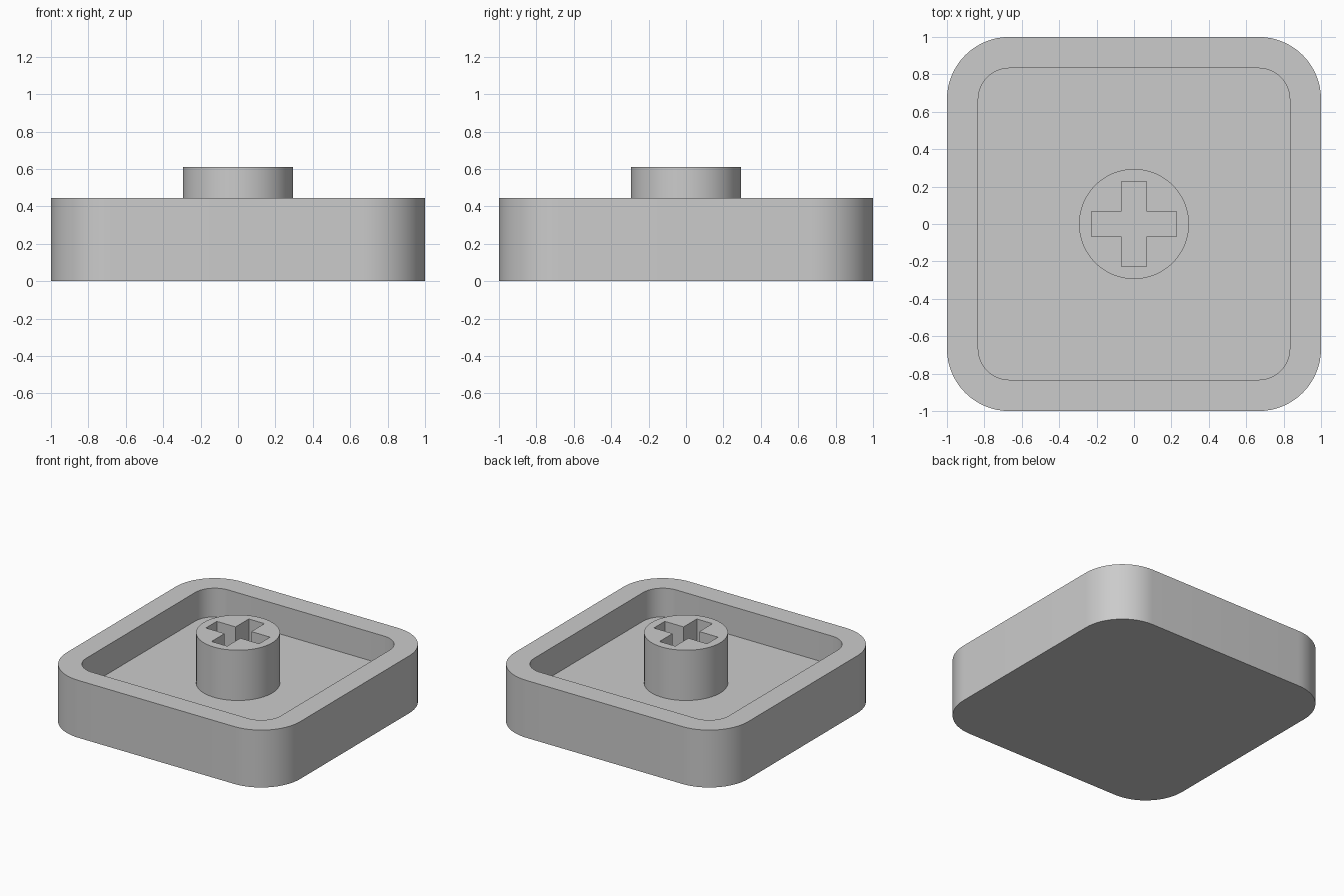
import bpy, bmesh, math

default = bpy.data.objects.get("Cube")
if default:
    bpy.data.objects.remove(default, do_unlink=True)

RIM_Z, FLOOR_Z, STEM_Z = 0.444, 0.222, 0.611

grey = bpy.data.materials.new("plain grey")
grey.use_nodes = True
colour = (0.6, 0.6, 0.6, 1)
grey.diffuse_color = colour
grey.node_tree.nodes["Principled BSDF"].inputs["Base Color"].default_value = colour


def rounded_square(half, radius, steps=16):
    """Outline of a square with round corners, counter-clockwise."""
    points = []
    for corner in range(4):
        middle = math.pi / 4 + corner * math.pi / 2
        cx = math.copysign(half - radius, math.cos(middle))
        cy = math.copysign(half - radius, math.sin(middle))
        for i in range(steps + 1):
            a = (corner + i / steps) * math.pi / 2
            points.append((cx + radius * math.cos(a), cy + radius * math.sin(a)))
    return points


def circle(radius, count=96):
    turn = 2 * math.pi / count
    return [(radius * math.cos(i * turn), radius * math.sin(i * turn)) for i in range(count)]


def cross(reach, half_width):
    """Plus-shaped outline: one arm's three points turned four times."""
    points = []
    x, w = reach, half_width
    for px, py in [(x, -w), (x, w), (w, w)]:
        points.append((px, py))
    outline = []
    for _ in range(4):
        outline += points
        points = [(-py, px) for px, py in points]
    return outline


def finish(bm, name):
    bmesh.ops.recalc_face_normals(bm, faces=bm.faces)
    mesh = bpy.data.meshes.new(name)
    bm.to_mesh(mesh)
    bm.free()
    mesh.materials.append(grey)
    obj = bpy.data.objects.new(name, mesh)
    bpy.context.collection.objects.link(obj)
    bpy.ops.object.select_all(action='DESELECT')
    obj.select_set(True)
    bpy.context.view_layer.objects.active = obj
    bpy.ops.object.shade_smooth_by_angle(angle=math.radians(30))
    return obj


def loop_verts(bm, outline, z):
    return [bm.verts.new((x, y, z)) for x, y in outline]


# Cap shell: outer wall, rim, inner wall and floor as a stack of outlines
outer = rounded_square(1, 0.333)
inner = rounded_square(0.833, 0.167)
bm = bmesh.new()
levels = [(outer, 0), (outer, RIM_Z), (inner, RIM_Z), (inner, FLOOR_Z)]
rings = [loop_verts(bm, outline, z) for outline, z in levels]
for low, high in zip(rings, rings[1:]):
    for i in range(len(low)):
        j = (i + 1) % len(low)
        bm.faces.new((low[i], low[j], high[j], high[i]))
bm.faces.new(reversed(rings[0]))
bm.faces.new(rings[-1])
finish(bm, "cap_shell")

# Round stem with a cross-shaped socket, sunk slightly into the floor
bm = bmesh.new()
base_z = FLOOR_Z - 0.02
edges = []
for outline in (circle(0.294), cross(0.228, 0.067)):
    ring = loop_verts(bm, outline, base_z)
    edges += [bm.edges.new((ring[i - 1], ring[i])) for i in range(len(ring))]
bmesh.ops.triangle_fill(bm, edges=edges, use_beauty=True, normal=(0, 0, 1))
raised = bmesh.ops.extrude_face_region(bm, geom=bm.faces[:], use_keep_orig=True)
top = [v for v in raised["geom"] if isinstance(v, bmesh.types.BMVert)]
bmesh.ops.translate(bm, verts=top, vec=(0, 0, STEM_Z - base_z))
finish(bm, "socket_stem")
